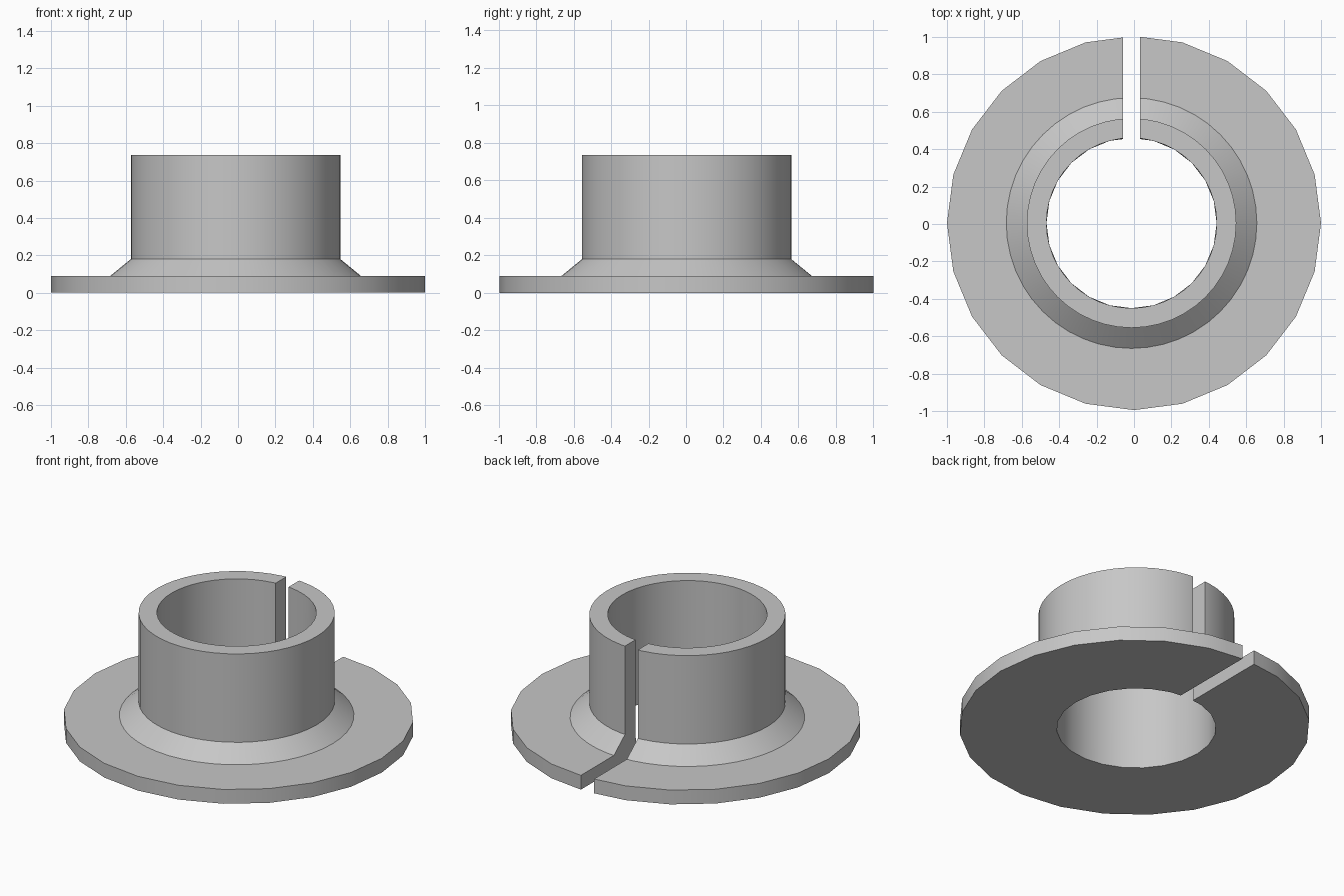
import bpy
import bmesh
from math import cos, pi, tau

from mathutils import Matrix, Vector

if "Cube" in bpy.data.objects:
    bpy.data.objects.remove(bpy.data.objects["Cube"])

SEGMENTS = 48
AXIS_X, AXIS_Y = -0.013, 0.005
GAP_WIDTH = 0.09

# Plain grey material
grey = bpy.data.materials.new("light grey")
grey.use_nodes = True
colour = (0.57, 0.57, 0.57, 1)
grey.diffuse_color = colour
grey.node_tree.nodes["Principled BSDF"].inputs["Base Color"].default_value = colour


def ring(bm, radius, z, centre_x, coarse):
    """Circle of vertices; a coarse one puts every second vertex on a chord."""
    verts = []
    for i in range(SEGMENTS):
        r = radius * cos(tau / SEGMENTS) if coarse and i % 2 else radius
        p = Matrix.Rotation(tau * i / SEGMENTS, 3, 'Z') @ Vector((r, 0, z))
        verts.append(bm.verts.new(p + Vector((centre_x, AXIS_Y, 0))))
    return verts


# Flanged sleeve: closed section of radius, height, centre x, coarse
section = [
    (0.455, 0, AXIS_X, True),
    (1.0, 0, 0, True),
    (1.0, 0.09, 0, True),
    (0.67, 0.09, AXIS_X, False),
    (0.56, 0.18, AXIS_X, False),
    (0.56, 0.737, AXIS_X, False),
    (0.455, 0.737, AXIS_X, False),
]
bm = bmesh.new()
rings = [ring(bm, *row) for row in section]
for a, b in zip(rings, rings[1:] + rings[:1]):
    for i in range(SEGMENTS):
        j = (i + 1) % SEGMENTS
        bm.faces.new((a[i], a[j], b[j], b[i]))
bmesh.ops.recalc_face_normals(bm, faces=bm.faces)
mesh = bpy.data.meshes.new("flanged_sleeve")
bm.to_mesh(mesh)
bm.free()
mesh.materials.append(grey)
sleeve = bpy.data.objects.new("flanged_sleeve", mesh)
bpy.context.collection.objects.link(sleeve)

# Slot through the back of the wall and flange
bpy.ops.mesh.primitive_cube_add(size=1, location=(AXIS_X, 0.8, 0.4))
cutter = bpy.context.object
cutter.name = "slot_cutter"
cutter.scale = (GAP_WIDTH, 1.2, 2)
cutter.hide_render = True
cutter.data.materials.append(grey)

bpy.ops.object.select_all(action='DESELECT')
bpy.context.view_layer.objects.active = sleeve
sleeve.select_set(True)
cut = sleeve.modifiers.new("slot", 'BOOLEAN')
cut.operation = 'DIFFERENCE'
cut.solver = 'EXACT'
cut.object = cutter
bpy.ops.object.modifier_apply(modifier=cut.name)
bpy.data.objects.remove(cutter)

# Smooth round walls with crisp rims
bpy.ops.object.shade_smooth_by_angle(angle=pi / 6)
